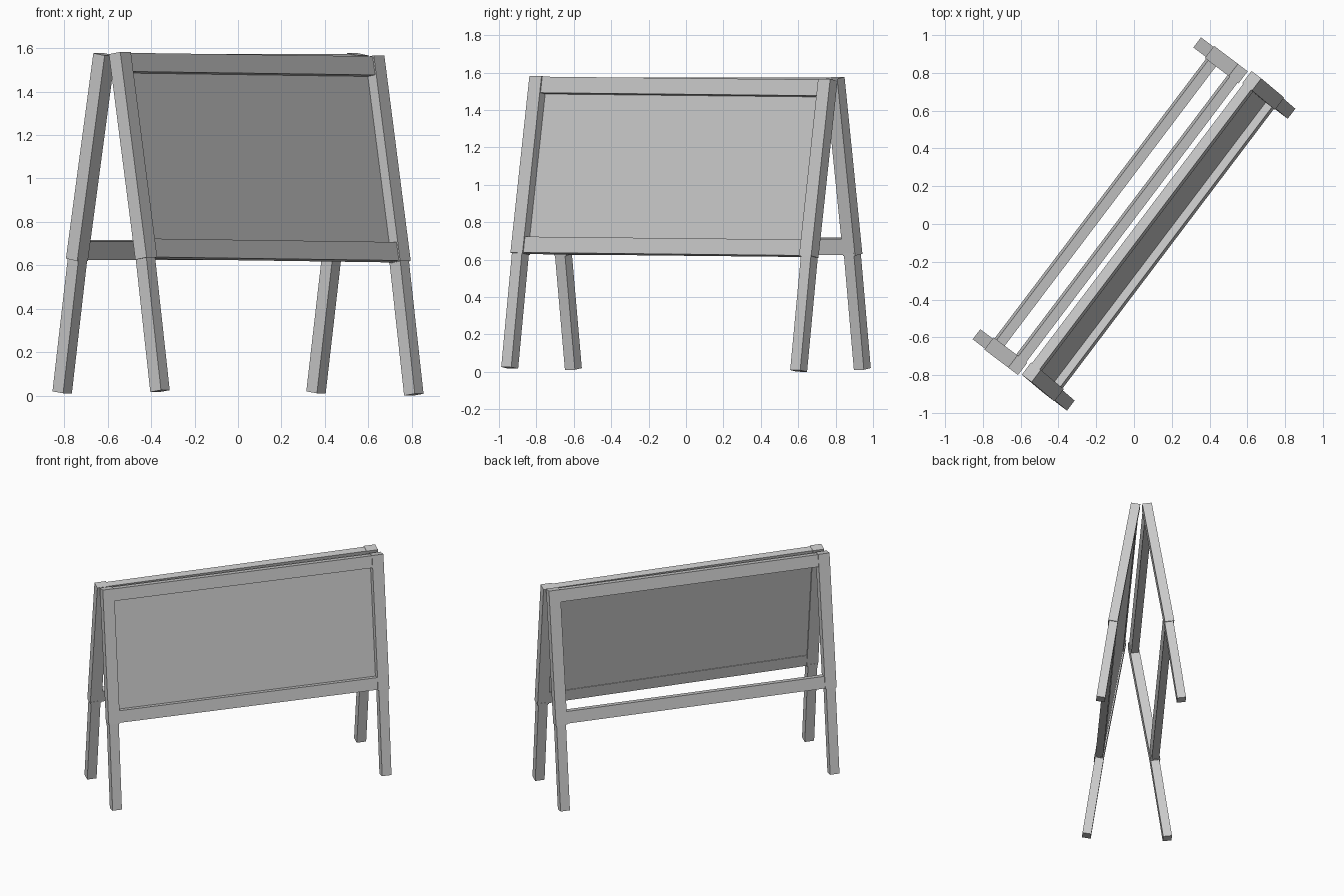
import bpy, bmesh
from math import radians, pi
from mathutils import Matrix, Vector

if "Cube" in bpy.data.objects:
    bpy.data.objects.remove(bpy.data.objects["Cube"])

YAW = radians(52.9)       # heading of the long side
UPPER, LOWER = radians(9.5), radians(8.2)   # splay of the frame and of the feet


def box(name, m, lo, hi):
    """Axis-aligned box between two corners, placed with matrix m."""
    lo, hi = Vector(lo), Vector(hi)
    bm = bmesh.new()
    bmesh.ops.create_cube(bm, size=1)
    for v in bm.verts:
        v.co = (lo + hi) / 2 + v.co * (hi - lo)
    mesh = bpy.data.meshes.new(name)
    bm.to_mesh(mesh)
    bm.free()
    mesh.transform(m)
    ob = bpy.data.objects.new(name, mesh)
    bpy.context.collection.objects.link(ob)
    return ob


def frame(side, base, panel):
    # frame plane: x along the width, y inwards from the outer face, z along the legs
    upper = base @ Matrix.Translation((0, -0.0725, 1.566)) @ Matrix.Rotation(-UPPER, 4, 'X')
    lower = base @ Matrix.Translation((0, -0.313, 0.009)) @ Matrix.Rotation(-LOWER, 4, 'X')
    for s, end in ((-1, "left"), (1, "right")):
        # thick upper post with a slimmer leg below
        a, b = sorted((s * 0.927, s * 1.008))
        box(f"{side}_{end}_post", upper, (a, 0, -0.959), (b, 0.066, 0))
        a, b = sorted((s * 0.935, s * 1.002))
        box(f"{side}_{end}_leg", lower, (a, 0, 0), (b, 0.062, 0.63))
    # cross rails
    box(f"{side}_top_rail", upper, (-0.93, 0.007, -0.09), (0.93, 0.060, -0.003))
    box(f"{side}_bottom_rail", upper, (-0.93, 0.007, -0.956), (0.93, 0.060, -0.870))
    # thin board near the back of the frame
    if panel:
        box(f"{side}_board", upper, (-0.93, 0.049, -0.88), (0.93, 0.056, -0.08))


# front frame leans very slightly along its width, rear frame stands level
frame("front", Matrix.Rotation(YAW, 4, 'Z') @ Matrix.Translation((0, 0, 0.0085))
      @ Matrix.Rotation(0.0085, 4, 'Y'), True)
frame("rear", Matrix.Rotation(YAW + pi, 4, 'Z') @ Matrix.Translation((0, 0, 0.011)), False)
